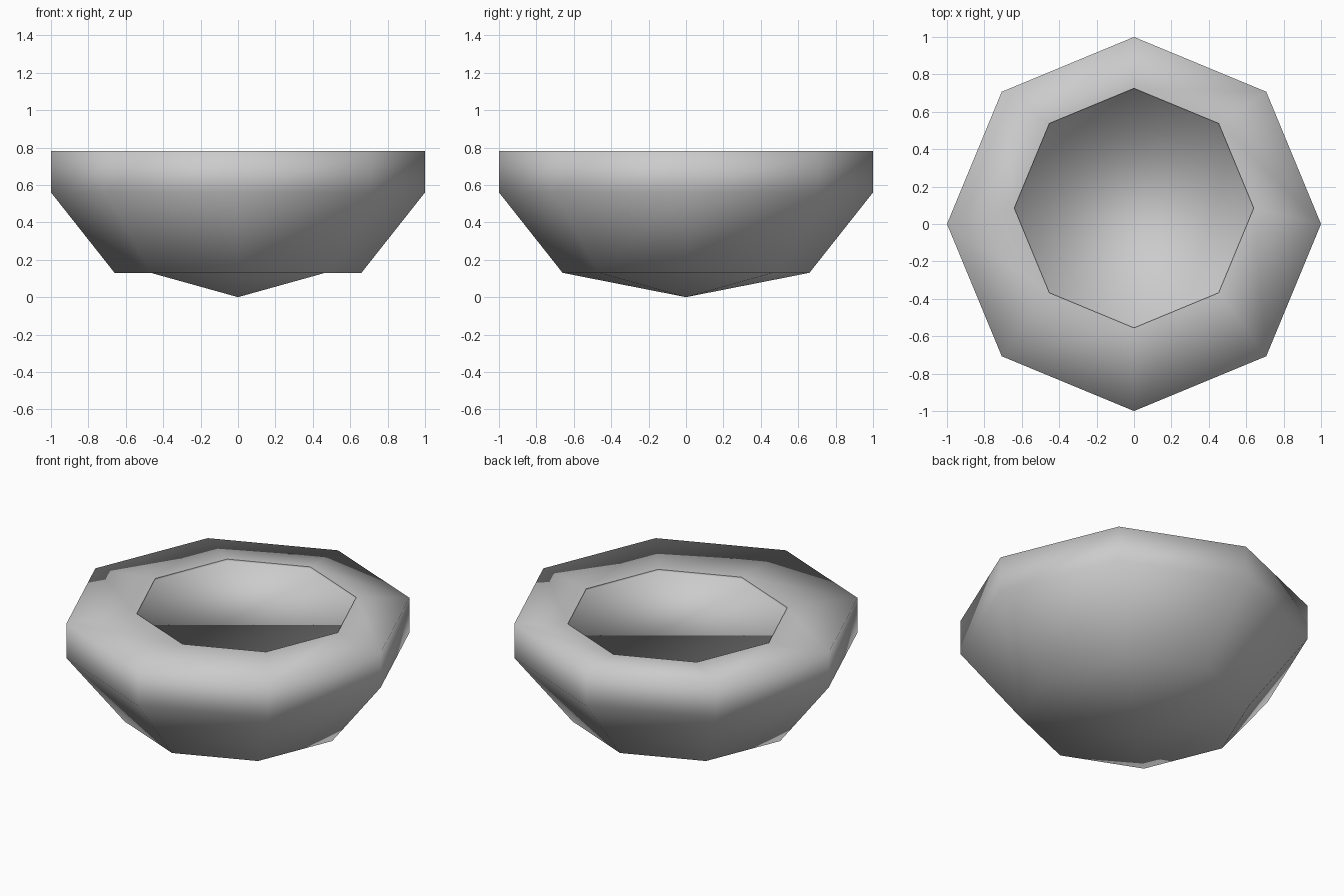
import bpy
import bmesh
from math import cos, sin, pi

if "Cube" in bpy.data.objects:
    bpy.data.objects.remove(bpy.data.objects["Cube"])

SIDES = 8
grey = bpy.data.materials.new("plain grey")
grey.use_nodes = True
grey.diffuse_color = (0.6, 0.6, 0.6, 1)
grey.node_tree.nodes["Principled BSDF"].inputs["Base Color"].default_value = (0.6, 0.6, 0.6, 1)

bm = bmesh.new()


def ring(radius, z, y=0.0):
    return [bm.verts.new((radius * cos(2 * pi * i / SIDES),
                          y + radius * sin(2 * pi * i / SIDES), z))
            for i in range(SIDES)]


def bridge(a, b):
    for i in range(SIDES):
        j = (i + 1) % SIDES
        bm.faces.new((a[i], a[j], b[j], b[i]))


# Outer shell, flat rim and shallow off-centre recess
base = ring(0.66, 0.13)
shoulder = ring(1.0, 0.56)
rim = ring(1.0, 0.78)
lip = ring(0.64, 0.78, 0.085)
floor = ring(0.64, 0.768, 0.085)
levels = [base, shoulder, rim, lip, floor]
for lower, upper in zip(levels, levels[1:]):
    bridge(lower, upper)
bm.faces.new(floor)

# Underside: flat tips on the two sides, the rest fans to a point
tip = bm.verts.new((0, 0, 0))
for side in (0, SIDES // 2):
    bm.faces.new((base[side - 1], base[side], base[side + 1]))
core = [v for i, v in enumerate(base) if i not in (0, SIDES // 2)]
for i, v in enumerate(core):
    bm.faces.new((v, core[(i + 1) % len(core)], tip))

bmesh.ops.recalc_face_normals(bm, faces=bm.faces)
for face in bm.faces:
    face.smooth = True

# Crisp lip around the recess
for i in range(SIDES):
    bm.edges.get((lip[i], lip[(i + 1) % SIDES])).smooth = False

mesh = bpy.data.meshes.new("bowl")
bm.to_mesh(mesh)
bm.free()
mesh.materials.append(grey)
bowl = bpy.data.objects.new("bowl", mesh)
bpy.context.collection.objects.link(bowl)
